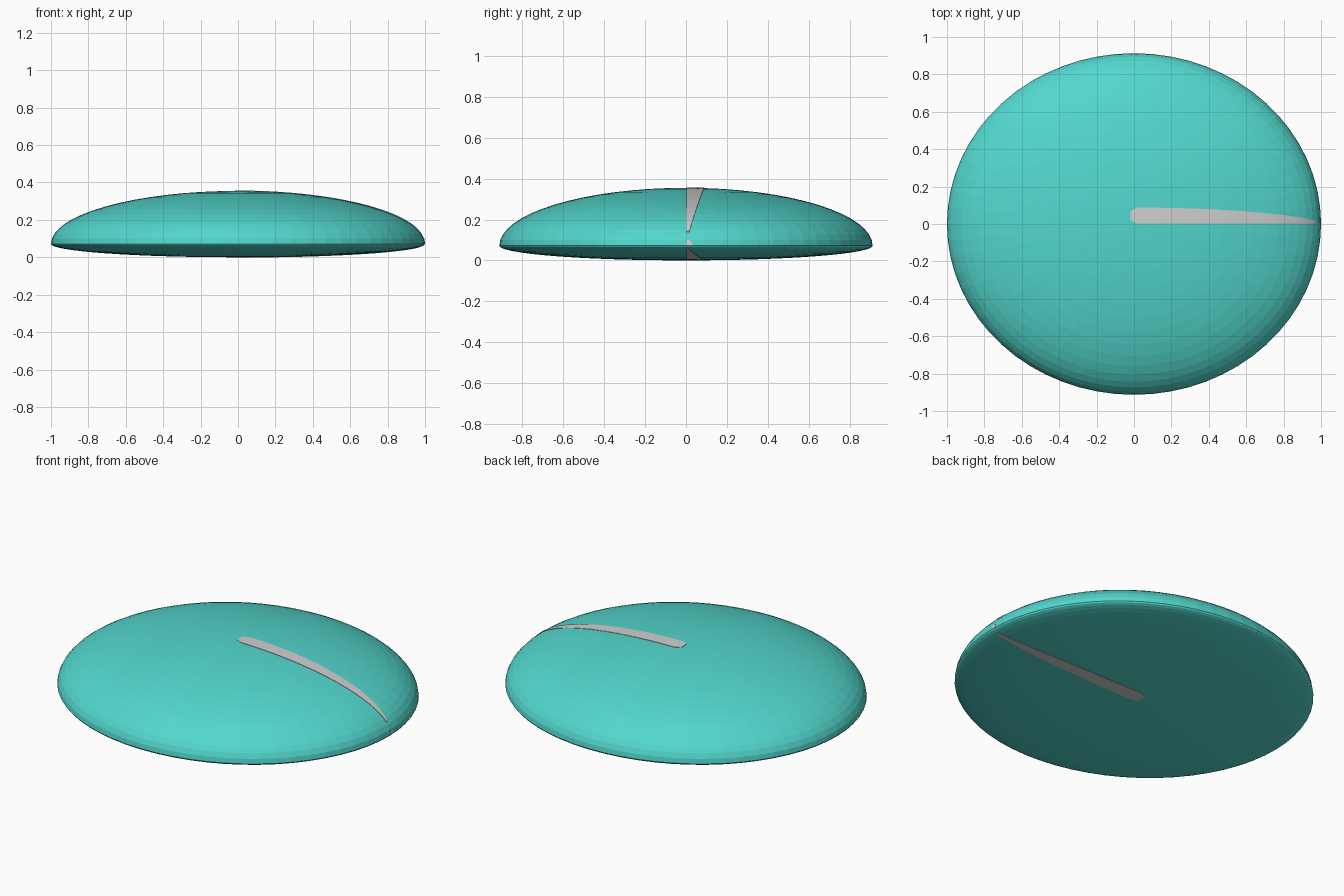
import bpy, bmesh
from math import sqrt

RX, RY = 1.0, 0.913          # plan radii
RIM, UP, DOWN = 0.072, 0.283, 0.072   # rim height, dome height, belly depth

cube = bpy.data.objects.get("Cube")
if cube:
    bpy.data.objects.remove(cube, do_unlink=True)


def material(name, rgb):
    m = bpy.data.materials.new(name)
    m.use_nodes = True
    m.diffuse_color = (*rgb, 1)
    m.node_tree.nodes["Principled BSDF"].inputs["Base Color"].default_value = (*rgb, 1)
    return m


def finish(bm, name, mat):
    bmesh.ops.recalc_face_normals(bm, faces=bm.faces)
    mesh = bpy.data.meshes.new(name)
    bm.to_mesh(mesh)
    bm.free()
    mesh.materials.append(mat)
    obj = bpy.data.objects.new(name, mesh)
    bpy.context.collection.objects.link(obj)
    return obj


turquoise = material("turquoise", (0.085, 0.68, 0.61))
grey = material("light_grey", (0.64, 0.63, 0.63))

# Body: finely faceted sphere, tall dome above the rim and shallow belly below
bm = bmesh.new()
bmesh.ops.create_uvsphere(bm, u_segments=64, v_segments=32, radius=1)
for v in bm.verts:
    v.co.x *= RX
    v.co.y *= RY
    v.co.z = RIM + v.co.z * (UP if v.co.z > 0 else DOWN)
finish(bm, "domed_body", turquoise)


def surface(x, y, height):
    return RIM + height * sqrt(max(0, 1 - (x / RX) ** 2 - (y / RY) ** 2))


# Tapering stripes: thin plates following the dome and the belly
def stripe(name, height, lift, start=-0.018, end=0.97, steps=48, across=6):
    bm = bmesh.new()
    layers = []
    for off in (lift, -lift):
        rows = []
        for i in range(steps + 1):
            t = i / steps
            x = start + (end - start) * (1 - (1 - t) ** 1.6)
            y0, y1 = 0.003, 0.088 * (1 - max(x, 0) ** 2) ** 0.6
            if i == 0:                       # rounded inner end
                y0, y1 = 0.02, 0.07
            ys = [y0 + (y1 - y0) * j / across for j in range(across + 1)]
            rows.append([bm.verts.new((x, y, surface(x, y, height) + off)) for y in ys])
        layers.append(rows)
        for a, b in zip(rows, rows[1:]):
            for j in range(across):
                bm.faces.new((a[j], a[j + 1], b[j + 1], b[j]))
    outlines = [[r[0] for r in rows] + rows[-1][1:] +
                [r[-1] for r in rows[-2::-1]] + rows[0][-2:0:-1] for rows in layers]
    top, low = outlines
    for k in range(len(top)):
        bm.faces.new((top[k - 1], top[k], low[k], low[k - 1]))
    return finish(bm, name, grey)


stripe("top_stripe", UP, 0.002)
stripe("bottom_stripe", -DOWN, -0.0015)

# Small triangular mark on the rim at the end of the stripes
bm = bmesh.new()
corners = ((0.0, RIM), (0.036, RIM), (0.018, 0.1), (0.006, 0.1))
outer = []
for y, z in corners:
    x = RX * sqrt(1 - (y / RY) ** 2 - ((z - RIM) / UP) ** 2)
    outer.append(bm.verts.new((x + 0.001, y, z)))
inner = [bm.verts.new((v.co.x - 0.005, v.co.y, v.co.z)) for v in outer]
bm.faces.new(outer)
bm.faces.new(inner[::-1])
for k in range(4):
    bm.faces.new((outer[k - 1], outer[k], inner[k], inner[k - 1]))
finish(bm, "rim_mark", grey)
